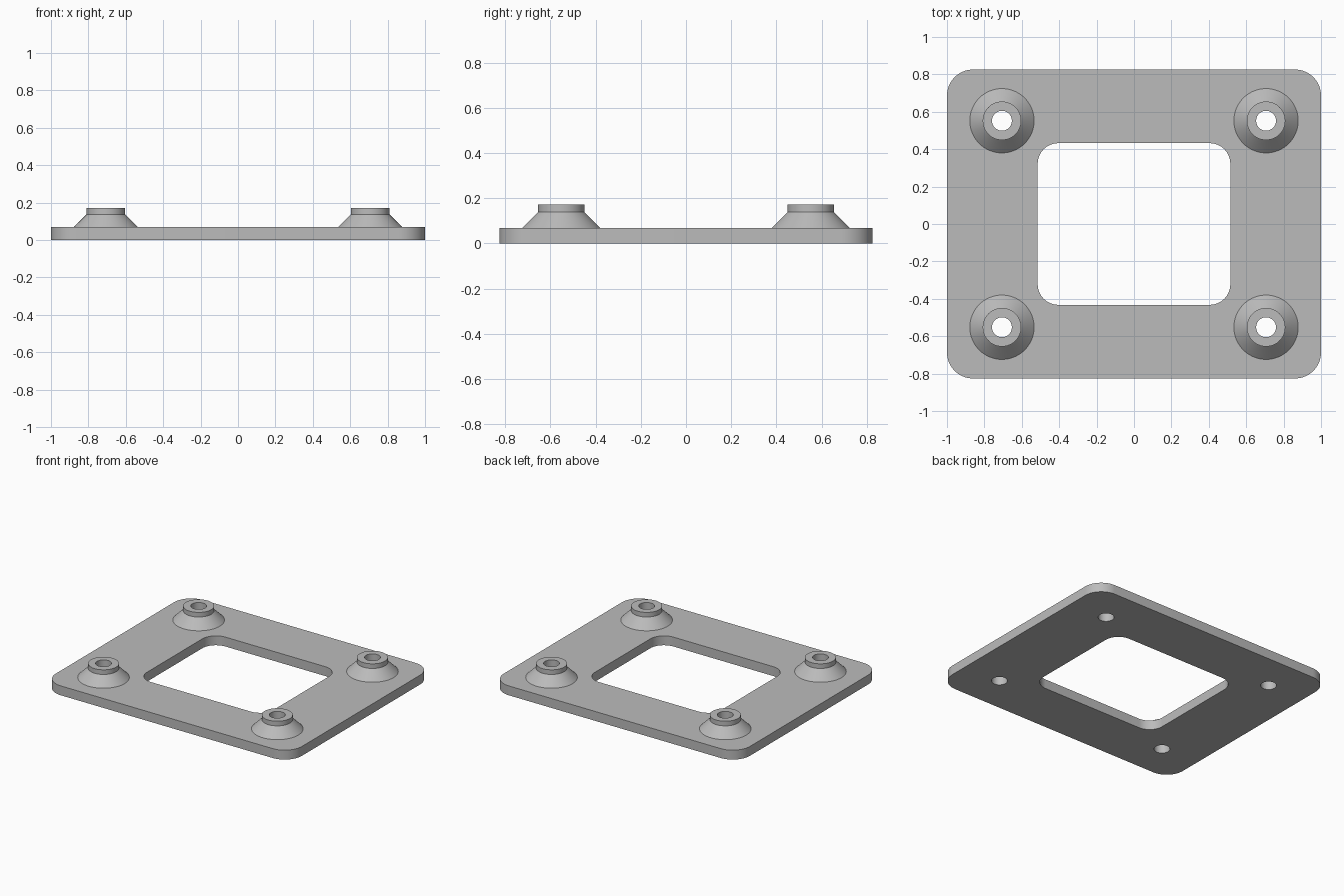
import bpy, bmesh
from math import pi, cos, sin, radians

cube = bpy.data.objects.get("Cube")
if cube:
    bpy.data.objects.remove(cube, do_unlink=True)

THICK = 0.069          # plate thickness
TOP = 0.172            # top of the standoffs
HOLE = 0.053           # screw hole radius
POST_X, POST_Y = 0.706, 0.552
SEGS = 64

grey = bpy.data.materials.new("plain grey")
grey.use_nodes = True
colour = (0.5, 0.5, 0.5, 1)
grey.diffuse_color = colour
grey.node_tree.nodes["Principled BSDF"].inputs["Base Color"].default_value = colour


def arc(cx, cy, r, start, end, steps):
    angles = [start + (end - start) * i / steps for i in range(steps + 1)]
    return [(cx + r * cos(a), cy + r * sin(a)) for a in angles]


def rounded_rect(hx, hy, r):
    points = []
    for i, (sx, sy) in enumerate([(1, 1), (-1, 1), (-1, -1), (1, -1)]):
        points += arc(sx * (hx - r), sy * (hy - r), r, i * pi / 2, (i + 1) * pi / 2, 16)
    return points


def finish(obj):
    """Weld, orient and smooth a mesh object, and colour it."""
    bm = bmesh.new()
    bm.from_mesh(obj.data)
    bmesh.ops.remove_doubles(bm, verts=bm.verts, dist=0.0001)
    bmesh.ops.recalc_face_normals(bm, faces=bm.faces)
    bm.to_mesh(obj.data)
    bm.free()
    obj.data.materials.clear()
    obj.data.materials.append(grey)
    bpy.ops.object.select_all(action='DESELECT')
    obj.select_set(True)
    bpy.context.view_layer.objects.active = obj
    bpy.ops.object.shade_smooth_by_angle(angle=radians(30))


corners = [(sx * POST_X, sy * POST_Y) for sx in (-1, 1) for sy in (-1, 1)]

# Base plate: rounded outline with a window and four screw holes, extruded
outlines = [rounded_rect(1, 0.826, 0.14), rounded_rect(0.515, 0.432, 0.11)]
outlines += [arc(x, y, HOLE, 0, 2 * pi, SEGS)[:-1] for x, y in corners]
curve = bpy.data.curves.new("base_plate", 'CURVE')
curve.dimensions = '2D'
curve.fill_mode = 'BOTH'
curve.extrude = THICK / 2
for outline in outlines:
    spline = curve.splines.new('POLY')
    spline.points.add(len(outline) - 1)
    for point, (x, y) in zip(spline.points, outline):
        point.co = (x, y, 0, 1)
    spline.use_cyclic_u = True
plate = bpy.data.objects.new("base_plate", curve)
bpy.context.collection.objects.link(plate)
bpy.ops.object.select_all(action='DESELECT')
plate.select_set(True)
bpy.context.view_layer.objects.active = plate
bpy.ops.object.convert(target='MESH')
plate = bpy.context.view_layer.objects.active
for vert in plate.data.vertices:
    vert.co.z += THICK / 2
finish(plate)

# Standoffs: conical foot, short collar and bore, turned from one profile
profile = [(HOLE, THICK), (HOLE, TOP), (0.103, TOP), (0.103, 0.138), (0.172, THICK)]
for x, y in corners:
    name = ("back" if y > 0 else "front") + ("_left" if x > 0 else "_right") + "_standoff"
    bm = bmesh.new()
    verts = [bm.verts.new((r, 0, z)) for r, z in profile]
    edges = [bm.edges.new(pair) for pair in zip(verts, verts[1:] + verts[:1])]
    bmesh.ops.spin(bm, geom=verts + edges, cent=(0, 0, 0), axis=(0, 0, 1),
                   angle=2 * pi, steps=SEGS, use_merge=True)
    mesh = bpy.data.meshes.new(name)
    bm.to_mesh(mesh)
    bm.free()
    standoff = bpy.data.objects.new(name, mesh)
    standoff.location = (x, y, 0)
    bpy.context.collection.objects.link(standoff)
    finish(standoff)
